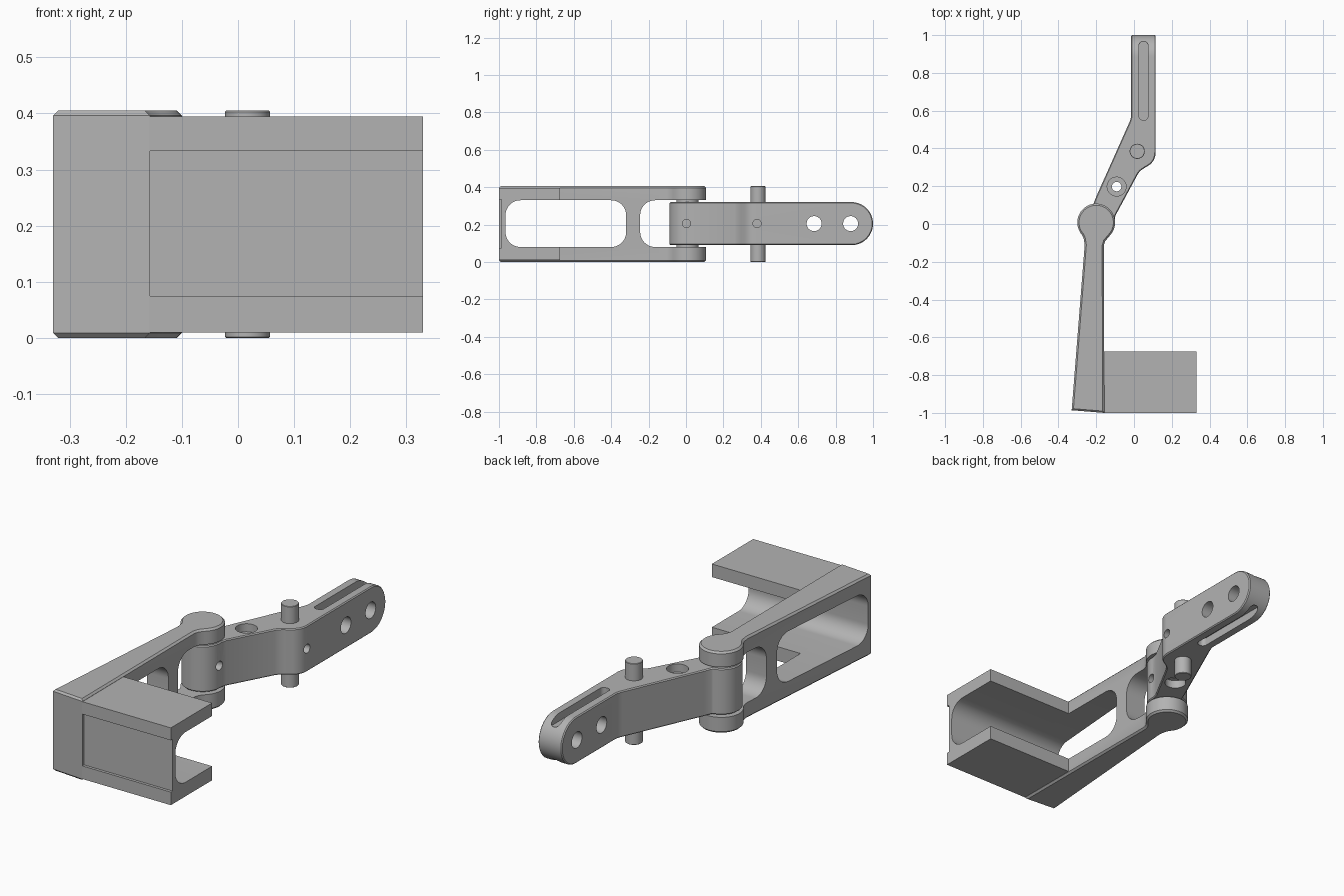
import bpy, bmesh
from math import sin, cos, radians, pi
from mathutils import Vector

default = bpy.data.objects.get("Cube")
if default:
    bpy.data.objects.remove(default, do_unlink=True)

grey = bpy.data.materials.new("plain grey")
grey.use_nodes = True
grey.diffuse_color = (0.45, 0.45, 0.45, 1)
grey.node_tree.nodes["Principled BSDF"].inputs["Base Color"].default_value = (0.45, 0.45, 0.45, 1)

MID = 0.205          # mid height of the whole assembly
TOP = 0.405
HINGE = (-0.2, 0.008)


def arc(centre, r, start, end, steps=12):
    """Points on a circular arc, angles in degrees."""
    angles = [radians(start + (end - start) * i / steps) for i in range(steps + 1)]
    return [(centre[0] + r * cos(a), centre[1] + r * sin(a)) for a in angles]


def prism(name, points, axis, low, high, chamfer=0):
    """Extrude an outline along z (points are x, y) or along x (points are y, z)."""
    place = (lambda u, v, w: (u, v, w)) if axis == "z" else (lambda u, v, w: (w, u, v))
    bm = bmesh.new()
    base = bm.faces.new([bm.verts.new(place(u, v, low)) for u, v in points])
    new = bmesh.ops.extrude_face_region(bm, geom=[base])["geom"]
    shift = Vector(place(0, 0, high - low))
    bmesh.ops.translate(bm, verts=[g for g in new if isinstance(g, bmesh.types.BMVert)], vec=shift)
    bmesh.ops.recalc_face_normals(bm, faces=bm.faces)
    if chamfer:
        caps = [f for f in bm.faces if abs(f.normal.dot(shift.normalized())) > 0.99]
        edges = list({e for f in caps for e in f.edges})
        bmesh.ops.bevel(bm, geom=edges, offset=chamfer, segments=1, affect="EDGES")
    mesh = bpy.data.meshes.new(name)
    bm.to_mesh(mesh)
    bm.free()
    mesh.materials.append(grey)
    obj = bpy.data.objects.new(name, mesh)
    bpy.context.collection.objects.link(obj)
    return obj


def rod(name, centre, r, axis, low, high, chamfer=0):
    return prism(name, arc(centre, r, 0, 352.5, 47), axis, low, high, chamfer)


def rounded_rect(u0, u1, v0, v1, r):
    return (arc((u1 - r, v1 - r), r, 0, 90) + arc((u0 + r, v1 - r), r, 90, 180)
            + arc((u0 + r, v0 + r), r, 180, 270) + arc((u1 - r, v0 + r), r, 270, 360))


def apply(obj, mod):
    bpy.context.view_layer.objects.active = obj
    bpy.ops.object.modifier_apply(modifier=mod.name)


def combine(obj, tool, operation="DIFFERENCE"):
    mod = obj.modifiers.new("combine", "BOOLEAN")
    mod.operation, mod.object, mod.solver = operation, tool, "EXACT"
    apply(obj, mod)
    bpy.data.objects.remove(tool, do_unlink=True)


# Long arm ending in the hinge fork
outline = [(-0.33, -0.986), (-0.157, -1), (-0.16, -0.115), (-0.152, -0.09), (-0.135, -0.07)]
outline += arc(HINGE, 0.1, -42, 222, 40) + [(-0.267, -0.075), (-0.261, -0.11)]
arm = prism("fork_arm", outline, "z", 0, TOP, 0.009)
combine(arm, prism("window_cutter", rounded_rect(-0.965, -0.32, 0.08, 0.33, 0.08), "x", -0.6, 0.3))
combine(arm, prism("fork_cutter", rounded_rect(-0.245, 0.5, 0.08, 0.33, 0.08), "x", -0.6, 0.3))

# Channel block with a shallow recessed front
channel = [(-0.675, 0.01), (-0.675, 0.08)]
channel += arc((-0.885, 0.16), 0.08, 270, 180) + arc((-0.885, 0.25), 0.08, 180, 90)
channel += [(-0.675, 0.33), (-0.675, 0.395), (-1, 0.395), (-1, 0.333), (-0.986, 0.333),
            (-0.986, 0.075), (-1, 0.075), (-1, 0.01)]
block = prism("channel_block", channel, "x", -0.159, 0.33)

# Bent link, rounded at its free end
bend = arc(HINGE, 0.096, 100, 365, 40)
bend += [(-0.098, 0.045), (0.018, 0.26), (0.032, 0.28), (0.05, 0.293)]
bend += arc((0.03, 0.38), 0.085, -50, 0, 8)
bend += [(0.115, 1.1), (-0.015, 1.1), (-0.015, 0.575), (-0.018, 0.555), (-0.026, 0.535), (-0.2, 0.145)]
link = prism("bent_link", bend, "z", 0, TOP)
capsule = [(-0.4, 0.09), (0.885, 0.09)] + arc((0.885, MID), 0.115, -84, 84, 28) + [(0.885, 0.32), (-0.4, 0.32)]
combine(link, prism("end_shape", capsule, "x", -0.6, 0.4), "INTERSECT")
bevel = link.modifiers.new("edge", "BEVEL")
bevel.width, bevel.segments, bevel.use_clamp_overlap = 0.005, 1, False
bevel.limit_method, bevel.angle_limit = "ANGLE", radians(50)
apply(link, bevel)

# Cross holes near the end, blind screw holes on the left side
for y in (0.685, 0.88):
    combine(link, rod("hole_cutter", (y, MID), 0.04, "x", -0.3, 0.3))
combine(link, rod("screw_cutter", (0.003, MID), 0.022, "x", -0.15, 0))
combine(link, rod("screw_cutter", (0.38, MID), 0.022, "x", 0.065, 0.3))

# Counterbored hole, and a blind slot on the top and underside
combine(link, rod("bore_cutter", (-0.092, 0.198), 0.025, "z", -0.1, 0.5))
for low, high in ((0.28, 0.5), (-0.1, 0.13)):
    combine(link, rod("counterbore_cutter", (-0.092, 0.198), 0.05, "z", low, high))
    combine(link, prism("slot_cutter", rounded_rect(0.027, 0.074, 0.55, 0.967, 0.02), "z", low, high))

# Pins
rod("hinge_pin", HINGE, 0.06, "z", 0.07, 0.34)
rod("stop_pin", (0.017, 0.385), 0.04, "z", 0, TOP, 0.002)

for obj in bpy.context.collection.objects:
    if obj.type == "MESH":
        bpy.ops.object.select_all(action="DESELECT")
        obj.select_set(True)
        bpy.context.view_layer.objects.active = obj
        bpy.ops.object.shade_smooth_by_angle(angle=radians(30))
